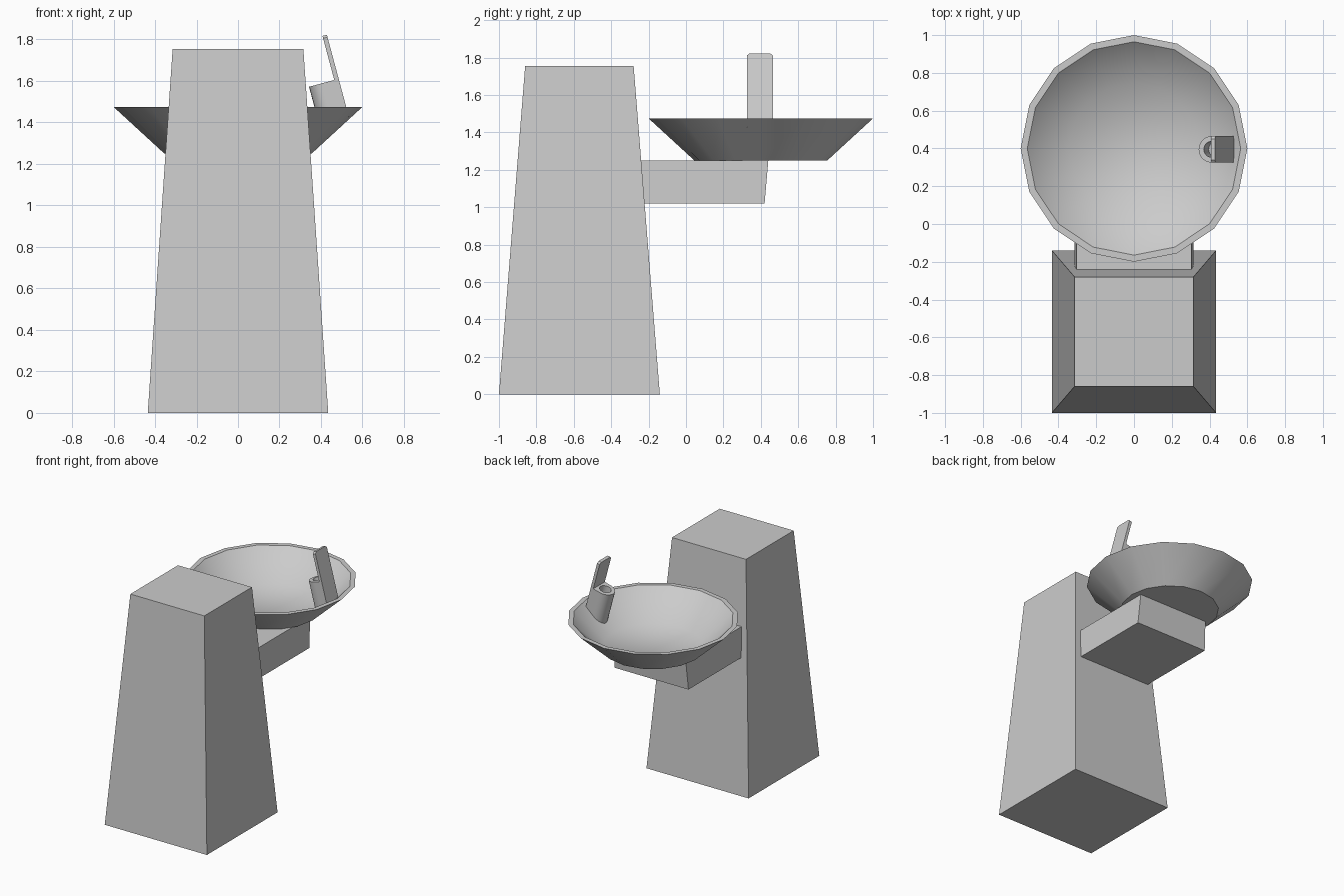
import bpy, bmesh
from math import sin, cos, pi, radians
from mathutils import Matrix

cube = bpy.data.objects.get("Cube")
if cube:
    bpy.data.objects.remove(cube, do_unlink=True)

grey = bpy.data.materials.new("light_grey")
grey.use_nodes = True
COLOUR = (0.6, 0.6, 0.6, 1)
grey.diffuse_color = COLOUR
grey.node_tree.nodes["Principled BSDF"].inputs["Base Color"].default_value = COLOUR


def loft(name, rings, matrix=Matrix(), smooth=False, sharp_angle=50, sharp_rings=()):
    """Join rings of points with quads and cap both ends."""
    bm = bmesh.new()
    loops = [[bm.verts.new(p) for p in ring] for ring in rings]
    for a, b in zip(loops, loops[1:]):
        for i in range(len(a)):
            j = (i + 1) % len(a)
            bm.faces.new((a[i], a[j], b[j], b[i]))
    bm.faces.new(loops[0])
    bm.faces.new(loops[-1])
    bmesh.ops.recalc_face_normals(bm, faces=bm.faces)
    for f in bm.faces:
        f.smooth = smooth
    for e in bm.edges:
        e.smooth = e.calc_face_angle(0) < radians(sharp_angle)
    for r in sharp_rings:
        for a, b in zip(loops[r], loops[r][1:] + loops[r][:1]):
            bm.edges.get((a, b)).smooth = False
    mesh = bpy.data.meshes.new(name)
    bm.to_mesh(mesh)
    bm.free()
    mesh.materials.append(grey)
    obj = bpy.data.objects.new(name, mesh)
    obj.matrix_world = matrix
    bpy.context.collection.objects.link(obj)
    return obj


def rect(x, y0, y1, z):
    return [(-x, y0, z), (x, y0, z), (x, y1, z), (-x, y1, z)]


def circle(r, z, n=16):
    return [(r * cos(2 * pi * i / n), r * sin(2 * pi * i / n), z) for i in range(n)]


# Tapered pedestal and the arm that carries the basin
loft("pedestal", [rect(0.435, -1, -0.14, 0), rect(0.315, -0.86, -0.28, 1.755)])
loft("support_arm", [rect(0.315, -0.3, 0.42, 1.02), rect(0.305, -0.3, 0.44, 1.25)])

# Thin-walled basin, from outer floor over the rim to inner floor
basin = [(0.355, 1.25), (0.6, 1.475), (0.565, 1.475), (0.348, 1.275)]
loft("basin", [circle(r, z) for r, z in basin], Matrix.Translation((0, 0.4, 0)),
     smooth=True, sharp_rings=(0, 1, 2))

# Leaning spout: a hollow tube, round in front and square at the back
lean = Matrix.Translation((0.41, 0.395, 1.59)) @ Matrix.Rotation(radians(-15), 4, "Y")
R, N = 0.07, 24
outline = []
for i in range(N):
    c, s = cos(2 * pi * i / N), sin(2 * pi * i / N)
    k = R if c <= 0 else R / max(abs(c), abs(s))
    outline.append((k * c, k * s))
loft("spout", [
    [(x, y, -0.222 + 0.51 * x) for x, y in outline],
    [(x, y, 0) for x, y in outline],
    circle(0.042, 0, N),
    circle(0.042, -0.1, N),
], lean, smooth=True, sharp_angle=30)

# Flat guard plate behind the spout, with clipped top corners
side = [(-R, -0.19), (R, -0.19), (R, 0.208), (R - 0.015, 0.22), (0.015 - R, 0.22), (-R, 0.208)]
loft("spout_guard", [[(x, y, z) for y, z in side] for x in (0.056, 0.078)], lean)
